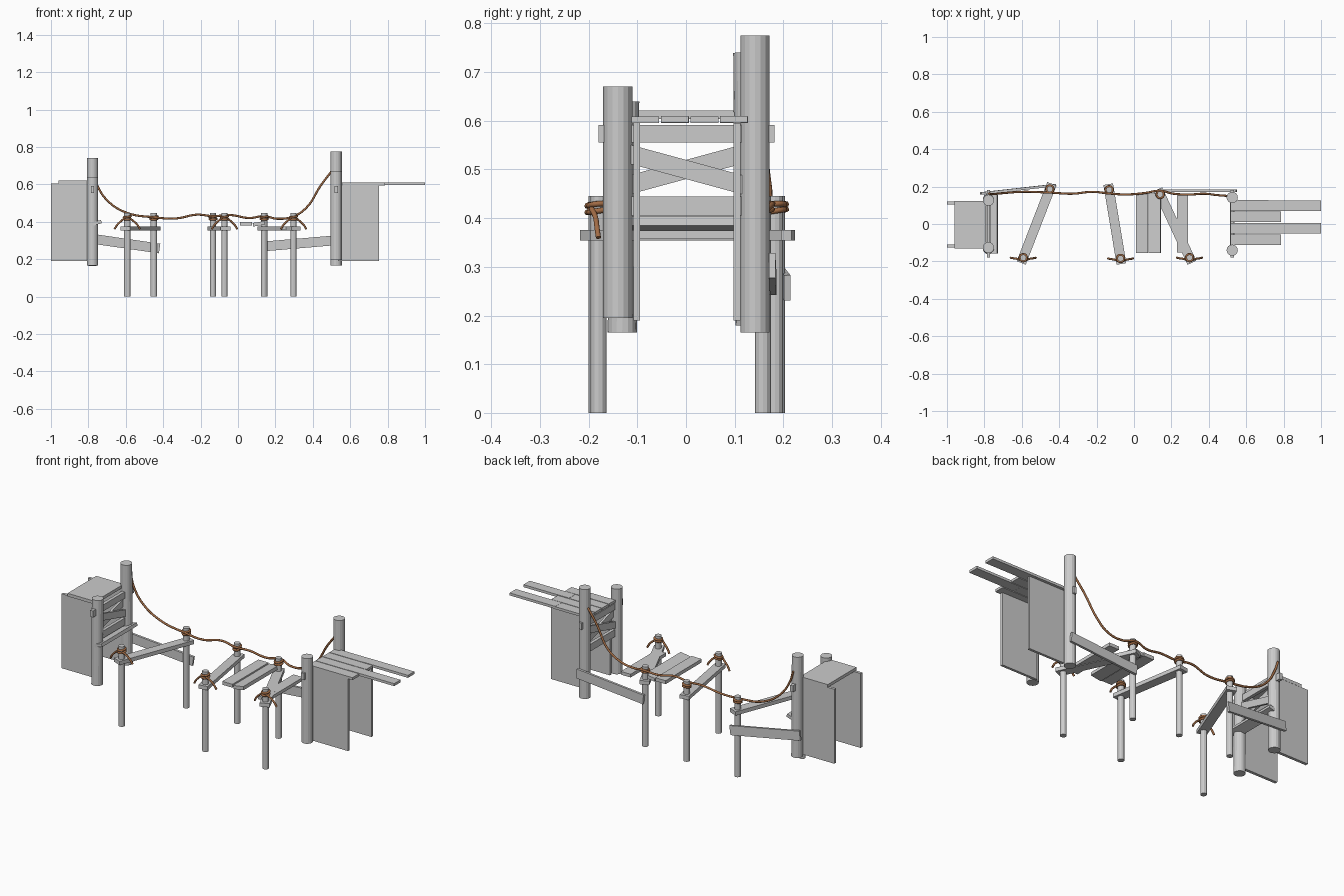
import bpy, bmesh, math
from mathutils import Vector, Matrix

if "Cube" in bpy.data.objects:
    bpy.data.objects.remove(bpy.data.objects["Cube"])

rope_mat = bpy.data.materials.new("rope")
rope_mat.diffuse_color = (0.36, 0.15, 0.06, 1)
rope_mat.use_nodes = True
rope_mat.node_tree.nodes["Principled BSDF"].inputs["Base Color"].default_value = rope_mat.diffuse_color


def finish(name, bm):
    me = bpy.data.meshes.new(name)
    bm.to_mesh(me)
    bm.free()
    ob = bpy.data.objects.new(name, me)
    bpy.context.collection.objects.link(ob)
    return ob


def frame(a, b, up):
    """Matrix with X along a-b and Z near the up hint, centred between them."""
    a, b = Vector(a), Vector(b)
    x = (b - a).normalized()
    y = Vector(up).cross(x).normalized()
    z = x.cross(y)
    m = Matrix((x, y, z)).transposed().to_4x4()
    m.translation = (a + b) / 2
    return m, (b - a).length


def board(name, a, b, width, thick, up=(0, 0, 1)):
    """Flat board from a to b; thickness runs along the up hint."""
    m, length = frame(a, b, up)
    bm = bmesh.new()
    bmesh.ops.create_cube(bm, size=1)
    bmesh.ops.transform(bm, matrix=m @ Matrix.Diagonal((length, width, thick, 1)), verts=bm.verts)
    return finish(name, bm)


def box(name, x, y, z):
    cy, cz = sum(y) / 2, sum(z) / 2
    return board(name, (x[0], cy, cz), (x[1], cy, cz), y[1] - y[0], z[1] - z[0])


def pole(name, a, b, r, sides=16):
    a, b = Vector(a), Vector(b)
    bm = bmesh.new()
    bmesh.ops.create_cone(bm, cap_ends=True, segments=sides, radius1=r, radius2=r, depth=(b - a).length)
    m = (b - a).to_track_quat('Z', 'Y').to_matrix().to_4x4()
    m.translation = (a + b) / 2
    bmesh.ops.transform(bm, matrix=m, verts=bm.verts)
    return finish(name, bm)


def rope(name, pts, r, cyclic=False):
    cu = bpy.data.curves.new(name, 'CURVE')
    cu.dimensions = '3D'
    cu.bevel_depth = r
    cu.bevel_resolution = 2
    cu.resolution_u = 6
    cu.use_fill_caps = True
    sp = cu.splines.new('BEZIER')
    sp.bezier_points.add(len(pts) - 1)
    for p, co in zip(sp.bezier_points, pts):
        p.co = co
        p.handle_left_type = p.handle_right_type = 'AUTO'
    sp.use_cyclic_u = cyclic
    cu.materials.append(rope_mat)
    ob = bpy.data.objects.new(name, cu)
    bpy.context.collection.objects.link(ob)
    return ob


# Gate frames at both ends: posts, cross beams and X braces
gates = [("left", -0.778, (-0.131, -0.126, 0.165, 0.64), (0.132, 0.127, 0.18, 0.74)),
         ("right", 0.525, (-0.14, -0.14, 0.195, 0.67), (0.142, 0.142, 0.165, 0.775))]
for side, x, front, back in gates:
    for label, (y0, y1, z0, z1) in (("front", front), ("back", back)):
        pole(f"{side}_{label}_post", (x, y0, z0), (x, y1, z1), 0.03)
    box(f"{side}_upper_beam", (x - 0.009, x + 0.009), (-0.18, 0.182), (0.555, 0.591))
    box(f"{side}_lower_beam", (x - 0.009, x + 0.009), (-0.13, 0.135), (0.405, 0.445))
    for s in (-1, 1):
        board(f"{side}_brace", (x + s * 0.006, -0.125, 0.5 + s * 0.034),
              (x + s * 0.006, 0.125, 0.5 - s * 0.034), 0.038, 0.012, (1, 0, 0))

# Side panels below each landing
for y in (-0.118, 0.113):
    box("left_side_panel", (-1.0, -0.785), (y - 0.008, y + 0.008), (0.19, 0.605))
for y in (-0.101, 0.105):
    box("right_side_panel", (0.535, 0.755), (y - 0.007, y + 0.007), (0.19, 0.595))

# Left landing plate and the loose plank at its edge
box("left_landing", (-0.96, -0.79), (-0.132, 0.122), (0.604, 0.621))
board("left_loose_plank", (-0.758, -0.158, 0.393), (-0.758, 0.155, 0.393), 0.058, 0.018, (-0.3, 0, 1))

# Right landing planks, alternate ones running further out
for i in range(4):
    y = -0.112 + i * 0.0607
    box("right_landing_plank", (0.515, 0.72 if i % 2 else 0.785), (y, y + 0.057), (0.595, 0.609))
    if i % 2:
        box("right_long_plank", (0.718, 1.0), (y, y + 0.056), (0.596, 0.61))

# Stakes with tilted cross bars, rope wraps and loose rope ends
pairs = [((-0.592, -0.18), (-0.45, 0.187)),
         ((-0.072, -0.184), (-0.133, 0.183)),
         ((0.297, -0.18), (0.14, 0.158))]
for f, b in pairs:
    f3, b3 = Vector((*f, 0.365)), Vector((*b, 0.365))
    d = (b3 - f3).normalized() * 0.03
    board("cross_bar", f3 - d, b3 + d, 0.052, 0.021)
    for x, y in (f, b):
        pole("stake", (x, y, 0), (x, y, 0.446), 0.0165, 12)
        for k, z in enumerate((0.415, 0.427)):
            ring = [(x + 0.019 * math.cos(t * math.pi / 4), y + 0.019 * math.sin(t * math.pi / 4),
                     z + 0.003 * math.sin(t * math.pi / 4 + k)) for t in range(8)]
            rope("rope_wrap", ring, 0.0058, True)
    x, y = f
    for s in (-1, 1):
        rope("rope_end", [(x + s * 0.012, y - 0.014, 0.42), (x + s * 0.035, y - 0.006, 0.402),
                          (x + s * 0.055, y - 0.003, 0.382), (x + s * 0.068, y, 0.36)], 0.0055)

# Remaining deck planks
board("deck_plank", (0.043, -0.155, 0.389), (0.043, 0.163, 0.389), 0.063, 0.019)
board("deck_plank", (0.111, -0.155, 0.389), (0.111, 0.163, 0.389), 0.063, 0.019, (-0.16, 0, 1))
board("deck_plank", (0.26, -0.153, 0.366), (0.26, 0.16, 0.366), 0.06, 0.018)

# Broken side rails hanging off the back posts
board("left_side_rail", (-0.82, 0.163, 0.315), (-0.42, 0.208, 0.257), 0.052, 0.013, (0, 1, 0))
board("right_side_rail", (0.135, 0.179, 0.268), (0.548, 0.177, 0.303), 0.052, 0.013, (0, 1, 0))

# Sagging hand rope along the back
rope("hand_rope", [(-0.775, 0.163, 0.66), (-0.755, 0.16, 0.6), (-0.7, 0.165, 0.515), (-0.6, 0.172, 0.45),
                   (-0.45, 0.168, 0.424), (-0.33, 0.162, 0.418), (-0.22, 0.172, 0.438),
                   (-0.133, 0.163, 0.43), (-0.04, 0.158, 0.436), (0.06, 0.166, 0.42),
                   (0.14, 0.178, 0.43), (0.21, 0.162, 0.416), (0.3, 0.158, 0.43),
                   (0.37, 0.162, 0.48), (0.44, 0.155, 0.59), (0.5, 0.15, 0.67)], 0.0058)
